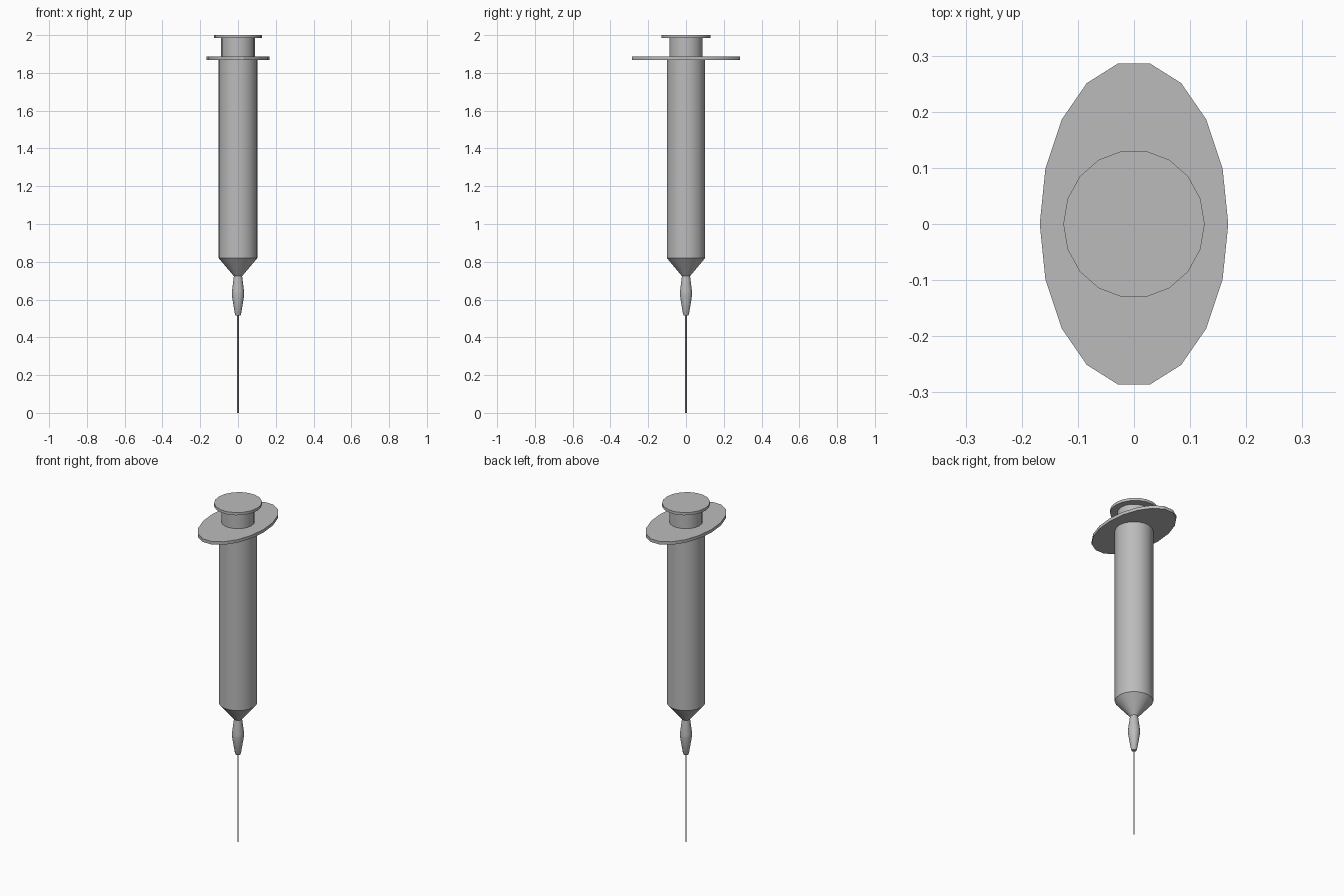
import bpy
import bmesh
import math

if "Cube" in bpy.data.objects:
    bpy.data.objects.remove(bpy.data.objects["Cube"])

SIDES = 18

grey = bpy.data.materials.new("light_grey")
grey.diffuse_color = (0.5, 0.5, 0.5, 1)
grey.use_nodes = True
grey.node_tree.nodes["Principled BSDF"].inputs["Base Color"].default_value = grey.diffuse_color


def lathe(name, profile, sides=SIDES, squash=1.0):
    """Closed solid of revolution from (radius, height) rings, stretched in y by squash."""
    bm = bmesh.new()
    rings = []
    for r, z in profile:
        angles = [2 * math.pi * i / sides for i in range(sides)]
        rings.append([bm.verts.new((r * math.cos(a), r * squash * math.sin(a), z)) for a in angles])
    for low, high in zip(rings, rings[1:]):
        for i in range(sides):
            j = (i + 1) % sides
            bm.faces.new((low[i], low[j], high[j], high[i]))
    bm.faces.new(list(reversed(rings[0])))
    bm.faces.new(rings[-1])
    mesh = bpy.data.meshes.new(name)
    bm.to_mesh(mesh)
    bm.free()
    mesh.materials.append(grey)
    obj = bpy.data.objects.new(name, mesh)
    bpy.context.collection.objects.link(obj)
    bpy.ops.object.select_all(action='DESELECT')
    obj.select_set(True)
    bpy.context.view_layer.objects.active = obj
    bpy.ops.object.shade_smooth_by_angle(angle=math.radians(30))
    return obj


# Thin needle
lathe("needle", [(0.004, 0.0), (0.004, 0.53)], sides=8)

# Bulged hub holding the needle
lathe("needle_hub", [(0.012, 0.515), (0.016, 0.522), (0.033, 0.625),
                     (0.032, 0.645), (0.021, 0.73)])

# Barrel with its tapered lower end
lathe("barrel", [(0.02, 0.722), (0.103, 0.82), (0.103, 1.872)])

# Oval finger flange
lathe("finger_flange", [(0.168, 1.868), (0.168, 1.886)], squash=0.29 / 0.168)

# Plunger rod and thumb rest
lathe("plunger_rod", [(0.089, 1.88), (0.089, 1.99)])
lathe("thumb_rest", [(0.126, 1.984), (0.126, 2.0)], squash=0.132 / 0.126)
